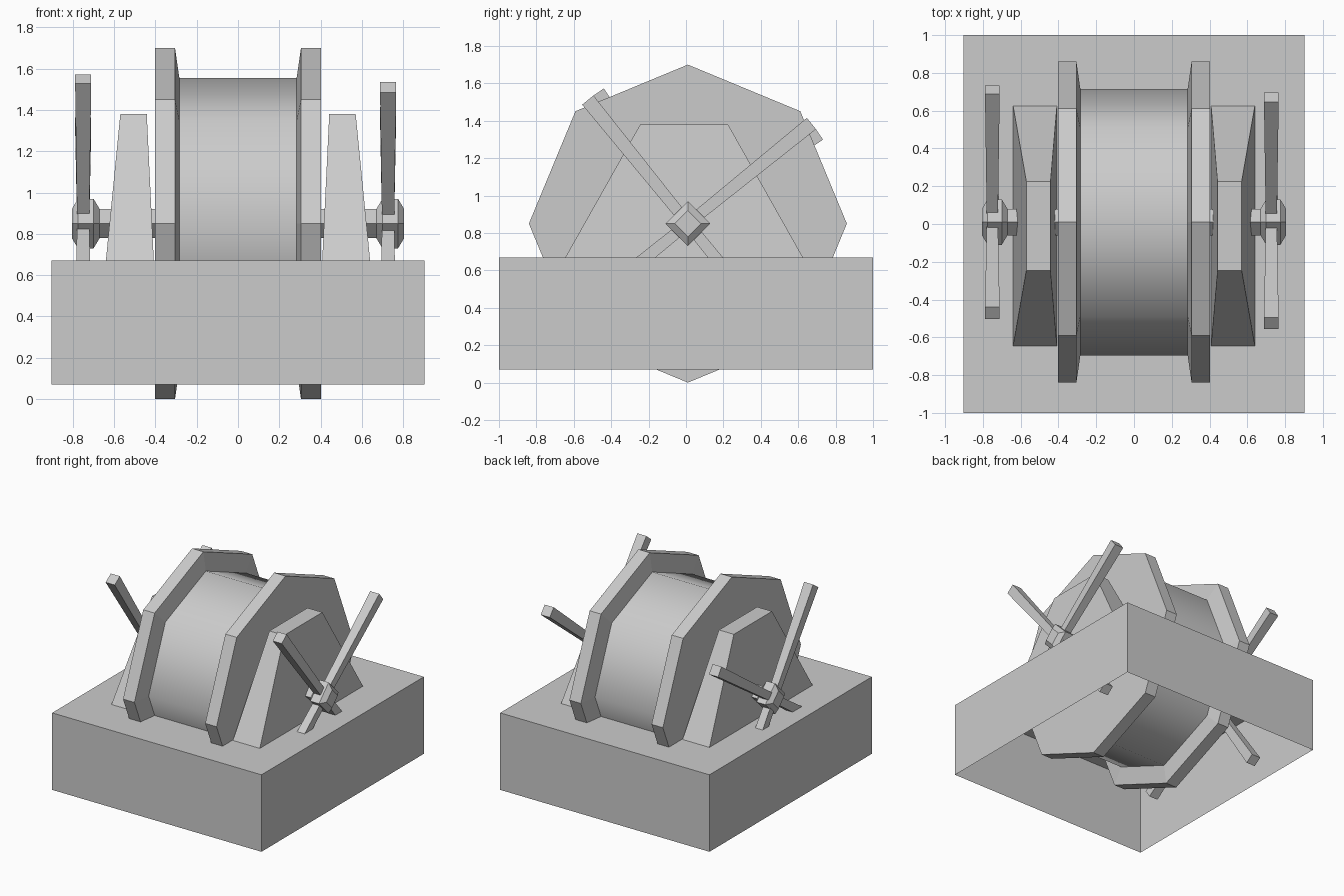
import bpy, bmesh, math
from mathutils import Matrix

if "Cube" in bpy.data.objects:
    bpy.data.objects.remove(bpy.data.objects["Cube"])

grey = bpy.data.materials.new("plain_grey")
grey.diffuse_color = (0.6, 0.6, 0.6, 1)
grey.use_nodes = True
grey.node_tree.nodes["Principled BSDF"].inputs["Base Color"].default_value = grey.diffuse_color

CY, CZ = 0.01, 0.85          # axle centre line


def finish(name, bm, matrix=None):
    if matrix is not None:
        bm.transform(matrix)
    me = bpy.data.meshes.new(name)
    bm.to_mesh(me)
    bm.free()
    me.materials.append(grey)
    ob = bpy.data.objects.new(name, me)
    bpy.context.collection.objects.link(ob)
    return ob


def lathe(name, profile, sides, phase, matrix):
    """Turn (x, radius) points around the x axis, with capped ends."""
    bm = bmesh.new()
    rings = []
    for x, r in profile:
        ring = []
        for i in range(sides):
            a = phase + 2 * math.pi * i / sides
            ring.append(bm.verts.new((x, r * math.cos(a), r * math.sin(a))))
        rings.append(ring)
    for p, q in zip(rings, rings[1:]):
        for i in range(sides):
            j = (i + 1) % sides
            bm.faces.new((p[i], p[j], q[j], q[i]))
    bm.faces.new(rings[0])
    bm.faces.new(rings[-1])
    bmesh.ops.recalc_face_normals(bm, faces=bm.faces)
    return finish(name, bm, matrix)


def mirrored(half):
    return [(-x, r) for x, r in reversed(half)] + half


centre = Matrix.Translation((0, CY, CZ))

# Hollow base box, open underneath
bm = bmesh.new()
bmesh.ops.create_cube(bm, size=1)
bmesh.ops.delete(bm, geom=[f for f in bm.faces if f.normal.z < -0.5], context='FACES_ONLY')
bm.transform(Matrix.Translation((0, 0, 0.37)) @ Matrix.Diagonal((1.805, 2.0, 0.60, 1)))
finish("base_box", bm)

# Eight-sided drum with flanges; the barrel is smooth shaded
drum = lathe("drum", mirrored([(0.284, 0.705), (0.305, 0.85), (0.403, 0.85)]), 8, 0, centre)
for f in drum.data.polygons:
    f.use_smooth = abs(f.center.x) < 0.1
for e in drum.data.edges:
    xs = [drum.data.vertices[v].co.x for v in e.vertices]
    e.use_edge_sharp = abs(xs[0] - xs[1]) < 1e-4

# Square axle with a bulged hub at each end
lathe("axle", mirrored([(0.67, 0.07), (0.70, 0.12), (0.775, 0.12), (0.805, 0.07)]),
      4, 0, centre)

for side, name, cx, turn in ((1, "right", 0.727, 39), (-1, "left", -0.75, 34.5)):
    # Tapered bearing support
    bm = bmesh.new()
    bmesh.ops.create_cube(bm, size=1)
    for v in bm.verts:
        top, outer = v.co.z > 0, v.co.x * side > 0
        v.co.x = side * ((0.57 if top else 0.64) if outer else (0.442 if top else 0.408))
        v.co.y = math.copysign(0.235 if top else 0.635, v.co.y) - 0.01
        v.co.z = 1.38 if top else 0.67
    bmesh.ops.recalc_face_normals(bm, faces=bm.faces)
    finish(name + "_support", bm)

    # Two crossed bars, slightly wider at their tips
    for k in range(2):
        m = (Matrix.Translation((cx, CY, CZ))
             @ Matrix.Rotation(math.radians(turn + 90 * k), 4, 'X')
             @ Matrix.Rotation(math.pi / 2, 4, 'Z'))
        lathe(f"{name}_handle_bar_{k + 1}", [(-0.85, 0.055), (0, 0.041), (0.85, 0.055)],
              4, math.pi / 4, m)
